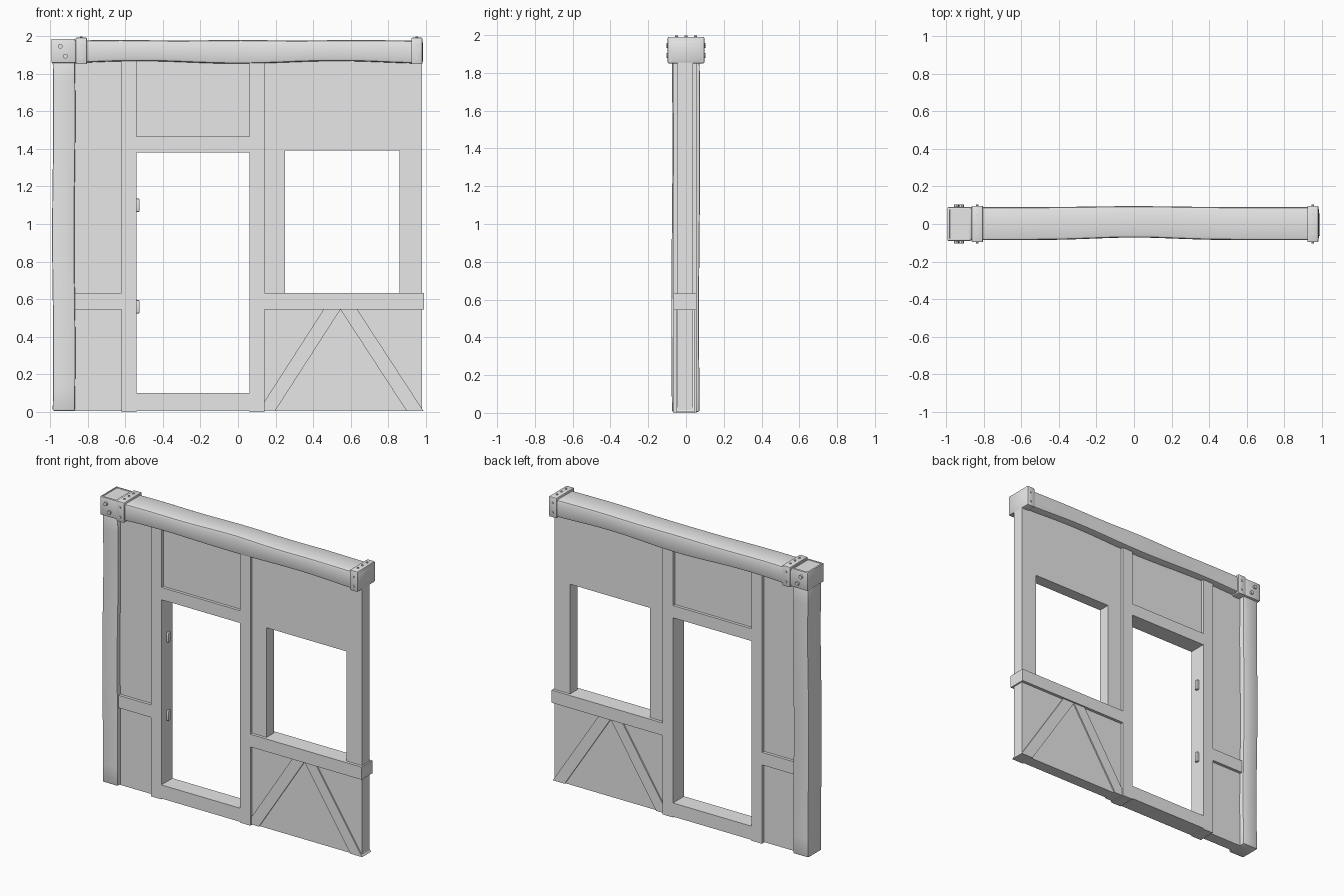
import bpy, bmesh, math
from mathutils import Matrix

cube = bpy.data.objects.get("Cube")
if cube:
    bpy.data.objects.remove(cube, do_unlink=True)

GREY = (0.8, 0.8, 0.8, 1)
grey = bpy.data.materials.new("plain grey")
grey.use_nodes = True
grey.diffuse_color = GREY
grey.node_tree.nodes["Principled BSDF"].inputs["Base Color"].default_value = GREY


def finish(name, bm, smooth=False):
    bmesh.ops.recalc_face_normals(bm, faces=bm.faces)
    mesh = bpy.data.meshes.new(name)
    bm.to_mesh(mesh)
    bm.free()
    mesh.materials.append(grey)
    ob = bpy.data.objects.new(name, mesh)
    bpy.context.collection.objects.link(ob)
    if smooth:
        bpy.ops.object.select_all(action='DESELECT')
        ob.select_set(True)
        bpy.context.view_layer.objects.active = ob
        bpy.ops.object.shade_smooth_by_angle(angle=math.radians(35))
    return ob


def prism(name, outline, y0, y1):
    """Extrude a front-view outline through the wall."""
    bm = bmesh.new()
    face = bm.faces.new([bm.verts.new((x, y0, z)) for x, z in outline])
    new = bmesh.ops.extrude_face_region(bm, geom=[face])["geom"]
    bmesh.ops.translate(bm, vec=(0, y1 - y0, 0),
                        verts=[v for v in new if isinstance(v, bmesh.types.BMVert)])
    return finish(name, bm)


def rect(x0, x1, z0, z1):
    return [(x0, z0), (x1, z0), (x1, z1), (x0, z1)]


def block(name, x, y, z, bevel, cuts=0, axis=0, warp=None, recess=None):
    """Bevelled box, optionally subdivided along one axis and warped."""
    bm = bmesh.new()
    bmesh.ops.create_cube(bm, size=1)
    for v in bm.verts:
        for i, (lo, hi) in enumerate((x, y, z)):
            v.co[i] = (lo + hi) / 2 + v.co[i] * (hi - lo)
    bmesh.ops.bevel(bm, geom=bm.edges[:], offset=bevel, segments=2,
                    profile=0.5, affect='EDGES')
    lo, hi = (x, y, z)[axis]
    for i in range(1, cuts + 1):
        co, no = [0, 0, 0], [0, 0, 0]
        co[axis], no[axis] = lo + (hi - lo) * i / (cuts + 1), 1
        bmesh.ops.bisect_plane(bm, geom=bm.verts[:] + bm.edges[:] + bm.faces[:],
                               plane_co=co, plane_no=no)
    if recess:
        bm.normal_update()
        top = max(bm.faces, key=lambda f: f.calc_center_median().z)
        bmesh.ops.inset_region(bm, faces=[top], thickness=recess, depth=0)
        bmesh.ops.inset_region(bm, faces=[top], thickness=0.002, depth=-0.004)
    if warp:
        for v in bm.verts:
            warp(v.co)
    return finish(name, bm, True)


# Infill panels
PANEL = (-0.045, 0.036)
prism("left_panel", rect(-0.88, -0.61, 0.005, 1.87), *PANEL)
prism("over_door_panel", rect(-0.55, 0.07, 1.45, 1.87), *PANEL)
prism("under_window_panel", rect(0.13, 0.98, 0.005, 0.56), *PANEL)
prism("window_panel", [(0.13, 0.62), (0.25, 0.62), (0.25, 1.39), (0.86, 1.39),
                       (0.86, 0.62), (0.98, 0.62), (0.98, 1.87), (0.13, 1.87)], *PANEL)

# Door frame with the rails that run out from it on both sides
FRAME = (-0.065, 0.056)
LOW, HIGH = 0.545, 0.632
prism("door_frame_and_rails", [
    (-0.62, 0), (-0.54, 0), (-0.54, 1.38), (0.06, 1.38), (0.06, 0), (0.14, 0),
    (0.14, LOW), (0.99, LOW), (0.99, HIGH), (0.14, HIGH), (0.14, 1.87), (0.06, 1.87),
    (0.06, 1.465), (-0.54, 1.465), (-0.54, 1.87), (-0.62, 1.87),
    (-0.62, HIGH), (-0.87, HIGH), (-0.87, LOW), (-0.62, LOW)], *FRAME)
prism("door_threshold", rect(-0.54, 0.06, 0.006, 0.1), *FRAME)

# Diagonal braces below the window
BRACE = (-0.054, 0.045)
prism("left_brace", [(0.14, 0.055), (0.455, LOW), (0.545, LOW), (0.197, 0.005),
                     (0.14, 0.005)], *BRACE)
prism("right_brace", [(0.545, LOW), (0.635, LOW), (0.987, 0.005), (0.897, 0.005)], *BRACE)

# Door hinges
for name, z in (("lower_hinge", 0.56), ("upper_hinge", 1.10)):
    block(name, (-0.545, -0.523), (-0.012, 0.012), (z - 0.035, z + 0.035), 0.004)


# Hand-hewn timbers
def warp_post(co):
    co.x += 0.003 * math.sin(co.z * 5)
    co.y += 0.003 * math.sin(co.z * 3.4 + 3)


def warp_beam(co):
    hump = math.exp(-(co.x / 0.3) ** 2)
    if co.y < 0:
        co.y += 0.014 * hump
    else:
        co.y += 0.005 * hump
    if co.z < 1.92:
        co.z -= 0.007 * math.cos(co.x * 6)
    else:
        co.z -= 0.003 * math.sin(co.x * 5) ** 2


block("corner_post", (-0.986, -0.868), (-0.075, 0.072), (0.006, 1.88), 0.008,
      cuts=14, axis=2, warp=warp_post)
block("top_beam", (-0.88, 0.984), (-0.086, 0.09), (1.86, 1.979), 0.014,
      cuts=28, axis=0, warp=warp_beam)

# Metal cap and straps
block("post_cap", (-0.993, -0.866), (-0.09, 0.09), (1.857, 1.985), 0.006, recess=0.008)
STRAPS = (("left_strap", -0.864, -0.803), ("right_strap", 0.922, 0.981))
for name, x0, x1 in STRAPS:
    block(name, (x0, x1), (-0.097, 0.097), (1.85, 1.991), 0.006)


# Bolts and nails
def stud(name, place, radius, height, axis):
    bm = bmesh.new()
    turn = Matrix.Rotation(math.pi / 2, 4, 'X') if axis == 'Y' else Matrix()
    bmesh.ops.create_cone(bm, cap_ends=True, segments=8, radius1=radius, radius2=radius,
                          depth=height, matrix=Matrix.Translation(place) @ turn)
    finish(name, bm, True)


for side, s in (("front", -1), ("back", 1)):
    for x, z in ((-0.945, 1.945), (-0.918, 1.893)):
        stud("cap_bolt_" + side, (x, s * 0.09, z), 0.013, 0.026, 'Y')
    for name, x0, x1 in STRAPS:
        for z in (1.885, 1.95):
            stud(name + "_nail_" + side, ((x0 + x1) / 2, s * 0.097, z), 0.007, 0.012, 'Y')
for name, x0, x1 in STRAPS:
    for y in (-0.05, 0, 0.05):
        stud(name + "_top_nail", ((x0 + x1) / 2, y, 1.991), 0.007, 0.012, 'Z')
